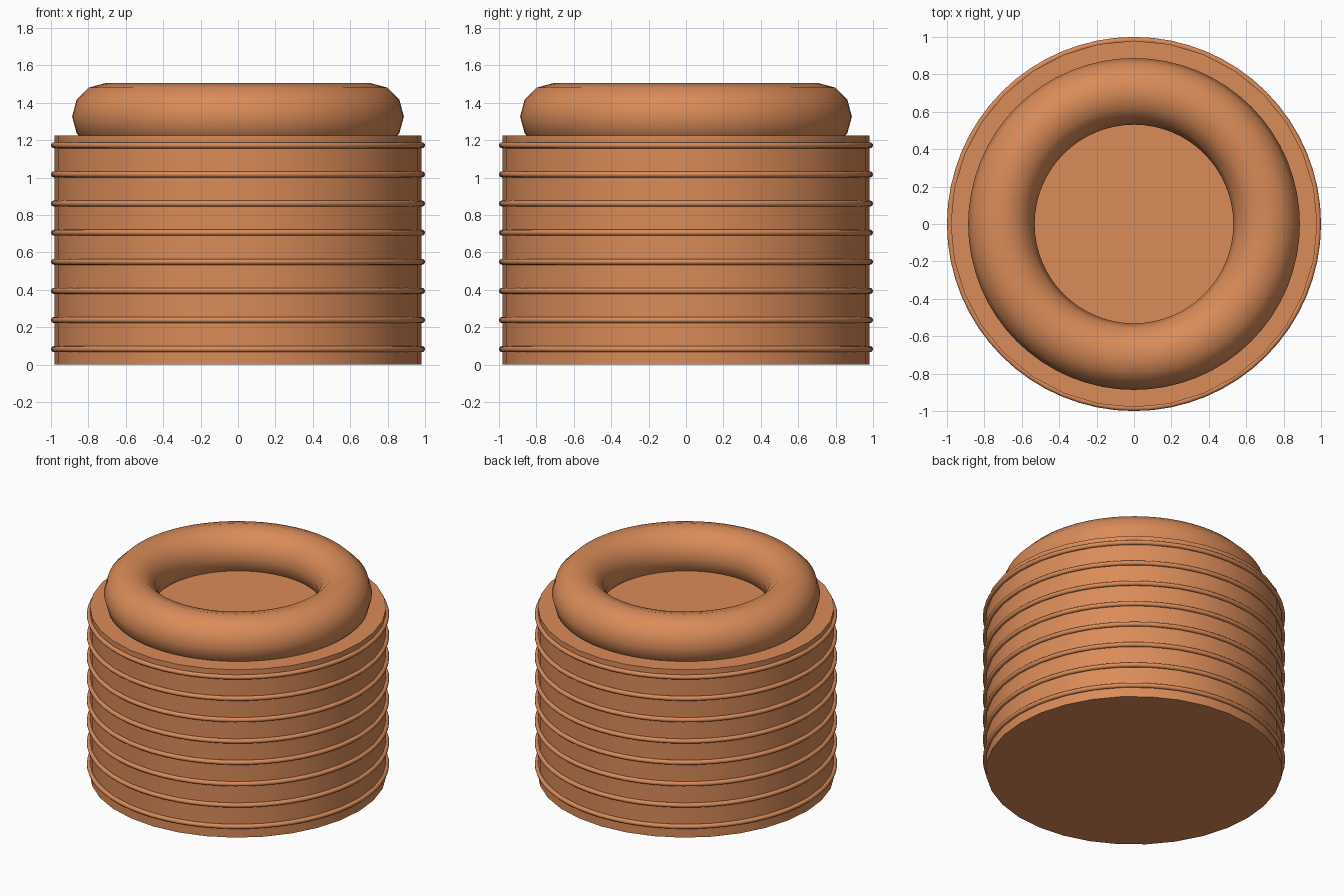
import bpy
import math

cube = bpy.data.objects.get("Cube")
if cube:
    bpy.data.objects.remove(cube, do_unlink=True)

# Single copper colour
copper = bpy.data.materials.new("copper")
copper.use_nodes = True
colour = (0.70, 0.26, 0.10, 1.0)
copper.diffuse_color = colour
copper.node_tree.nodes["Principled BSDF"].inputs["Base Color"].default_value = colour


def finish(name, angle):
    obj = bpy.context.object
    obj.name = name
    obj.data.materials.append(copper)
    bpy.ops.object.shade_smooth_by_angle(angle=math.radians(angle))
    return obj


def torus(name, major, minor, z, major_sides, minor_sides):
    bpy.ops.mesh.primitive_torus_add(
        major_radius=major, minor_radius=minor, location=(0, 0, z),
        major_segments=major_sides, minor_segments=minor_sides)
    return finish(name, 80)


# Solid drum
BODY_RADIUS = 0.98
BODY_HEIGHT = 1.225
bpy.ops.mesh.primitive_cylinder_add(
    vertices=32, radius=BODY_RADIUS, depth=BODY_HEIGHT,
    location=(0, 0, BODY_HEIGHT / 2))
finish("body", 30)

# Thin hoops evenly spaced up the drum
RING_COUNT = 8
for i in range(RING_COUNT):
    z = 0.083 + i * 0.1557
    torus(f"hoop_{i + 1}", 0.984, 0.016, z, 64, 12)

# Thick rounded rim half sunk into the top
torus("rim", 0.709, 0.178, 1.327, 64, 12)
